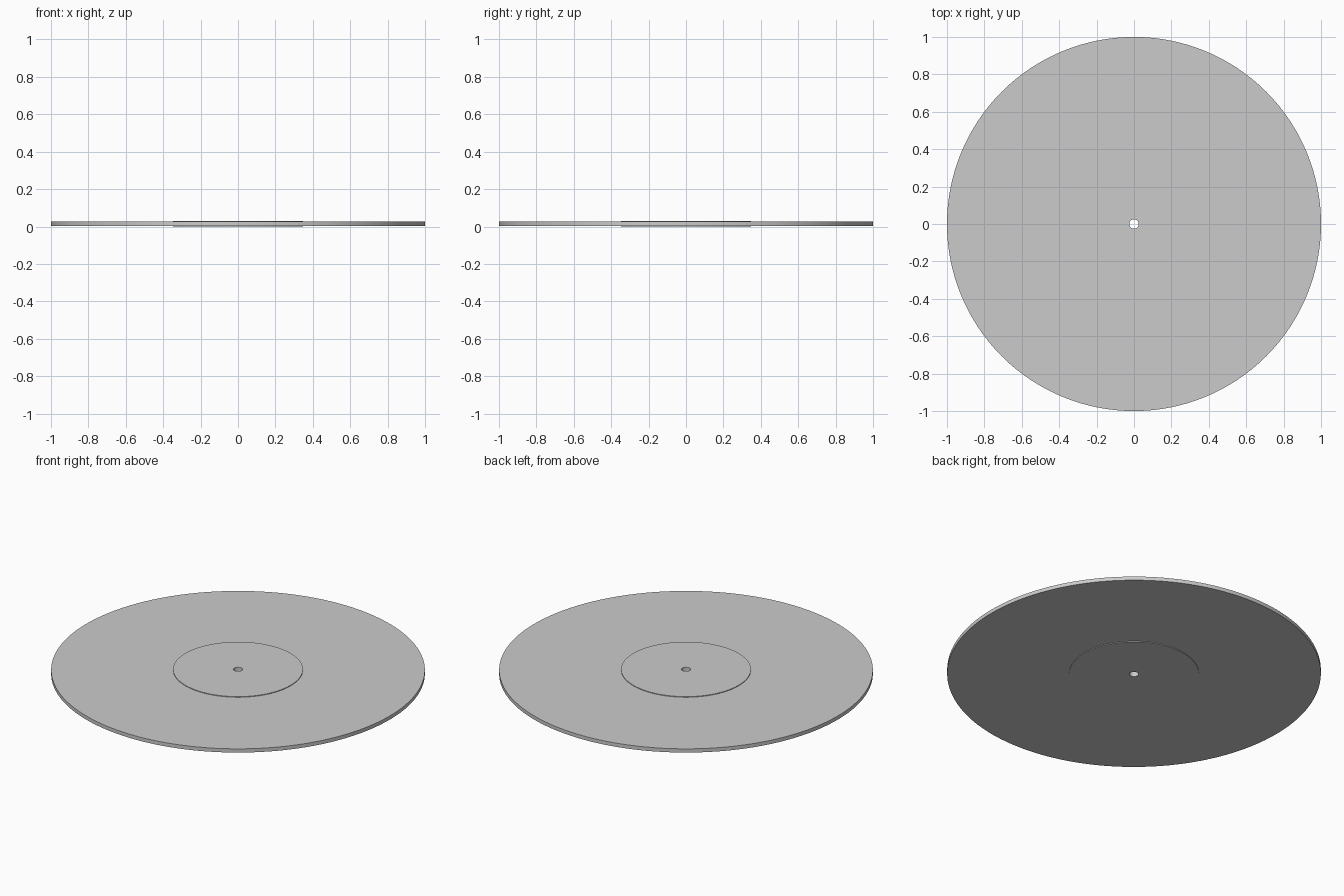
import bpy, bmesh, math

if "Cube" in bpy.data.objects:
    bpy.data.objects.remove(bpy.data.objects["Cube"])

SEGMENTS = 128
HOLE = 0.025

grey = bpy.data.materials.new("light grey")
grey.diffuse_color = (0.6, 0.6, 0.6, 1)
grey.use_nodes = True
grey.node_tree.nodes["Principled BSDF"].inputs["Base Color"].default_value = grey.diffuse_color


def spin_profile(name, profile):
    """Revolve a closed (radius, height) profile around z."""
    bm = bmesh.new()
    rings = []
    for i in range(SEGMENTS):
        a = 2 * math.pi * i / SEGMENTS
        rings.append([bm.verts.new((r * math.cos(a), r * math.sin(a), z))
                      for r, z in profile])
    n = len(profile)
    for i in range(SEGMENTS):
        a, b = rings[i], rings[(i + 1) % SEGMENTS]
        for j in range(n):
            k = (j + 1) % n
            bm.faces.new((a[j], b[j], b[k], a[k]))
    bmesh.ops.recalc_face_normals(bm, faces=bm.faces)
    mesh = bpy.data.meshes.new(name)
    bm.to_mesh(mesh)
    bm.free()
    mesh.materials.append(grey)
    obj = bpy.data.objects.new(name, mesh)
    bpy.context.collection.objects.link(obj)
    bpy.context.view_layer.objects.active = obj
    obj.select_set(True)
    bpy.ops.object.shade_smooth_by_angle(angle=math.radians(30))
    obj.select_set(False)


# Thin disc with a raised centre label on both sides and a spindle hole
LABEL, BOTTOM, TOP, STEP = 0.347, 0.0, 0.03, 0.004
spin_profile("record_disc", [
    (HOLE, BOTTOM), (LABEL, BOTTOM), (LABEL, BOTTOM + STEP),
    (1.0, BOTTOM + STEP), (1.0, TOP - STEP),
    (LABEL, TOP - STEP), (LABEL, TOP), (HOLE, TOP),
])
